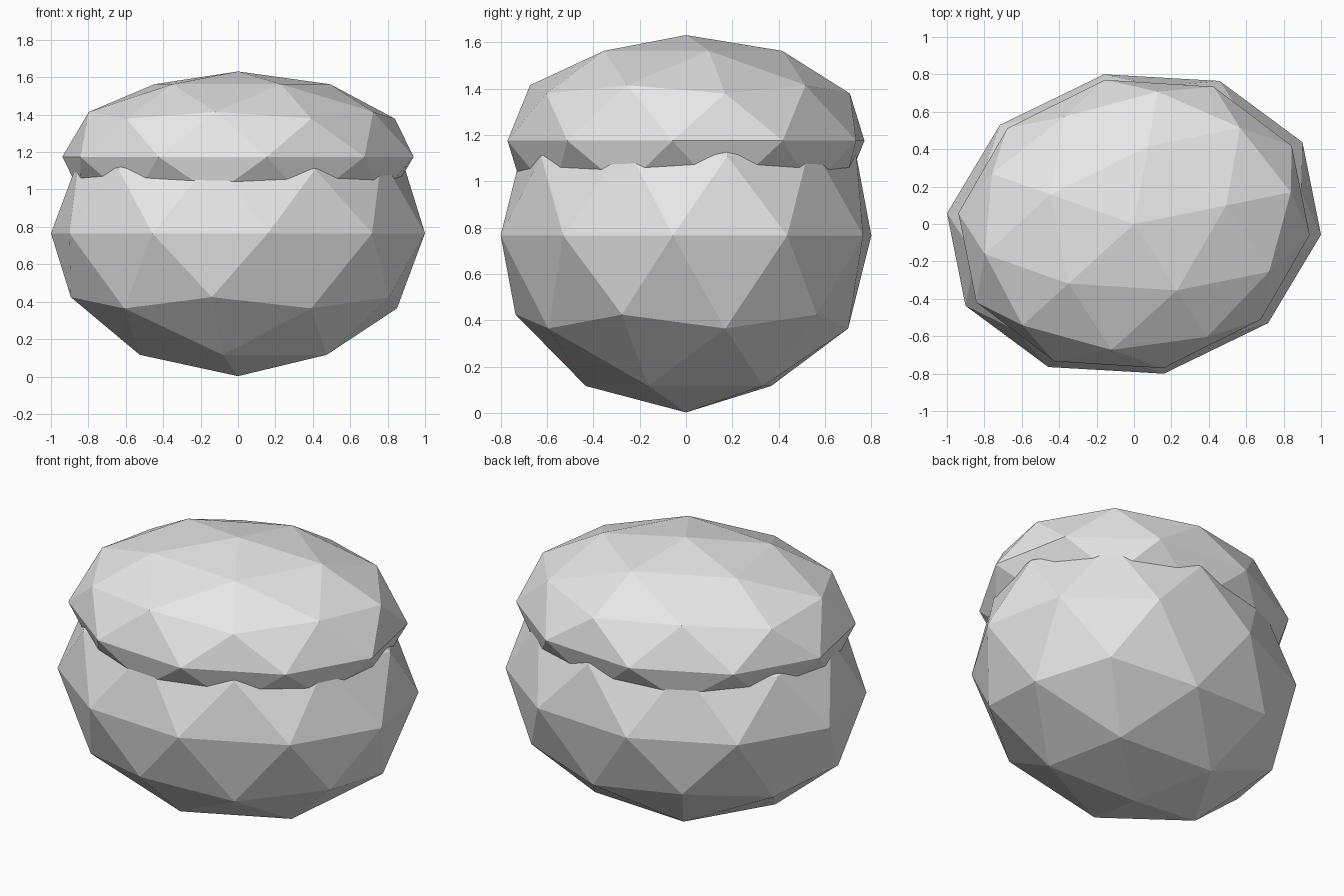
import bpy
import math

cube = bpy.data.objects.get("Cube")
if cube:
    bpy.data.objects.remove(cube, do_unlink=True)

# Single plain material
grey = bpy.data.materials.new("light_grey")
grey.use_nodes = True
colour = (0.8, 0.8, 0.8, 1.0)
grey.diffuse_color = colour
grey.node_tree.nodes["Principled BSDF"].inputs["Base Color"].default_value = colour


def faceted_dome(name, height, radii, turn):
    """Low-poly ball, squashed along its own axes and then turned about z."""
    bpy.ops.mesh.primitive_ico_sphere_add(subdivisions=2, radius=1, location=(0, 0, height))
    ball = bpy.context.object
    ball.name = name
    ball.scale = radii
    ball.rotation_euler.z = math.radians(turn)
    bpy.ops.object.transform_apply(location=False, rotation=True, scale=True)
    bpy.ops.object.shade_flat()
    ball.data.materials.append(grey)
    return ball


# Large rounded body
faceted_dome("lower_body", 0.766, (1.019, 0.816, 0.764), 11.3)

# Flatter cap that overlaps the body, giving a wavy rim where they meet
faceted_dome("upper_cap", 1.175, (0.956, 0.786, 0.456), 11.4)
